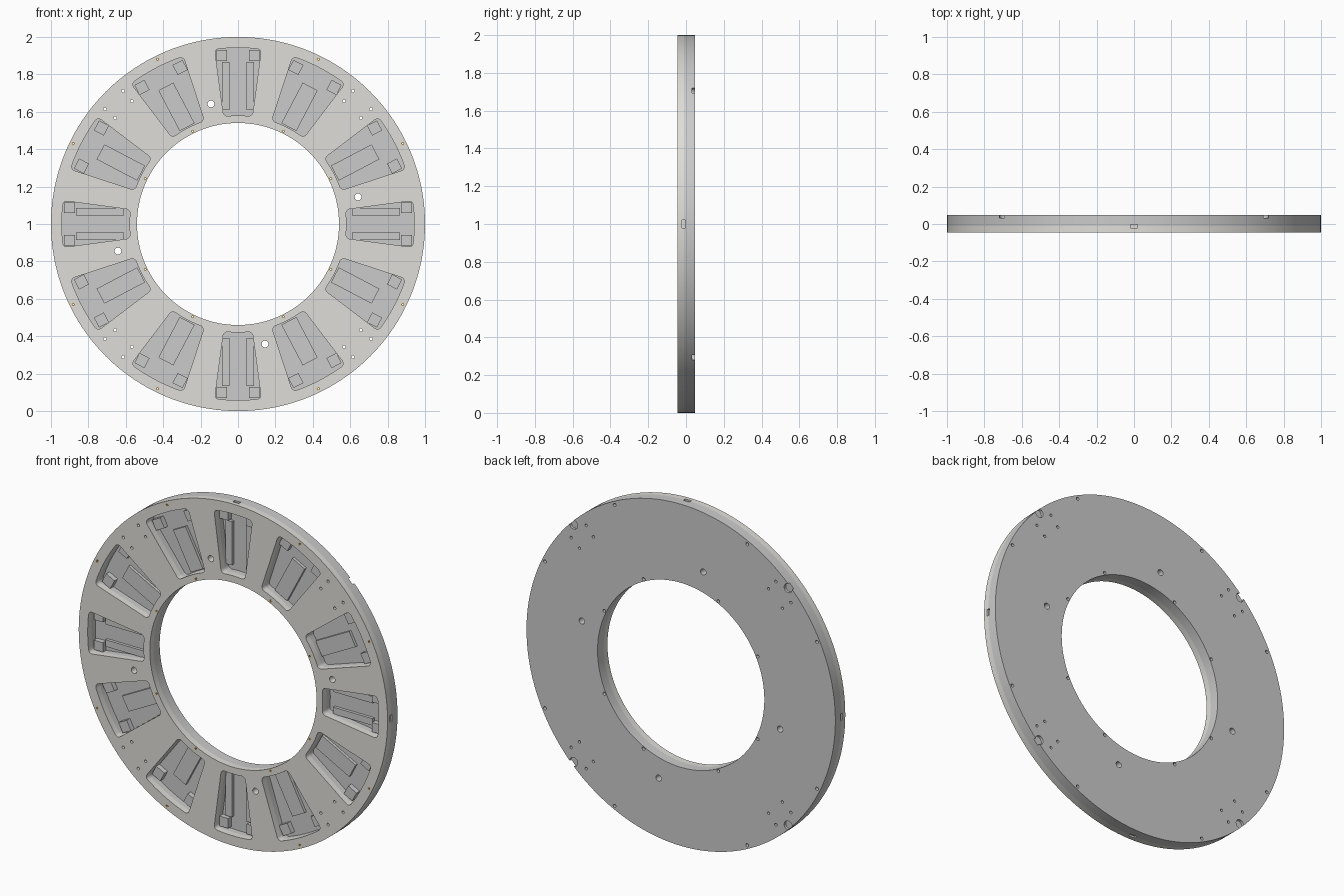
import bpy, bmesh
from math import sin, cos, pi, radians

if "Cube" in bpy.data.objects:
    bpy.data.objects.remove(bpy.data.objects["Cube"])

FRONT, SEAM, BACK, FLOOR = -0.045, -0.01, 0.047, 0.025
R_OUT, R_IN = 1.0, 0.54


def polar(r, a):
    return (r * cos(a), 1 + r * sin(a))


def prism(bm, pts, y0, y1):
    """Extrude an x/z outline along y."""
    lo = [bm.verts.new((x, y0, z)) for x, z in pts]
    hi = [bm.verts.new((x, y1, z)) for x, z in pts]
    bm.faces.new(lo)
    bm.faces.new(hi[::-1])
    n = len(pts)
    for i in range(n):
        j = (i + 1) % n
        bm.faces.new((lo[j], lo[i], hi[i], hi[j]))


def circle(r, deg, rad, n=16):
    cx, cz = polar(r, radians(deg))
    return [(cx + rad * cos(2 * pi * i / n), cz + rad * sin(2 * pi * i / n)) for i in range(n)]


def block(r0, r1, t0, t1, deg):
    """Rectangle in radial / tangential coordinates."""
    a = radians(deg)
    return [(r * cos(a) - t * sin(a), 1 + r * sin(a) + t * cos(a))
            for r, t in ((r0, t0), (r1, t0), (r1, t1), (r0, t1))]


def pocket(deg, half, r0=0.58, r1=0.942, c=0.022):
    """Ring-sector outline with rounded corners."""
    mid, h, pts = radians(deg), radians(half), []
    for sr, sa, start in ((1, -1, -90), (1, 1, 0), (-1, 1, 90), (-1, -1, 180)):
        rc = (r1 if sr > 0 else r0) - sr * c
        ac = mid + sa * (h - c / rc)
        for k in range(5):
            t = radians(start + 22.5 * k)
            pts.append(polar(rc + c * cos(t), ac + c * sin(t) / rc))
        # follow the concentric arc between the two corners
        if sr != sa and sr > 0 or sr < 0 and sa > 0:
            r = r1 if sr > 0 else r0
            span = h - c / rc
            for k in (-0.6, -0.2, 0.2, 0.6):
                pts.append(polar(r, mid - sa * -k * -1 * span if sr > 0 and sa > 0
                                 else mid + (k if sr > 0 else -k) * span))
    return pts


def finish(name, bm, colour=None):
    bmesh.ops.recalc_face_normals(bm, faces=bm.faces)
    me = bpy.data.meshes.new(name)
    bm.to_mesh(me)
    bm.free()
    ob = bpy.data.objects.new(name, me)
    bpy.context.collection.objects.link(ob)
    if colour:
        mat = bpy.data.materials.new(name + "_colour")
        mat.diffuse_color = (*colour, 1)
        mat.use_nodes = True
        mat.node_tree.nodes["Principled BSDF"].inputs["Base Color"].default_value = mat.diffuse_color
        me.materials.append(mat)
    return ob


def tube(bm, cx, cz, r0, r1, y0, y1, n):
    prof = ((r0, y0), (r1, y0), (r1, y1), (r0, y1))
    rows = [[bm.verts.new((cx + r * cos(2 * pi * i / n), y, cz + r * sin(2 * pi * i / n)))
             for r, y in prof] for i in range(n)]
    for i in range(n):
        a, b = rows[i], rows[(i + 1) % n]
        for k in range(4):
            bm.faces.new((a[k], b[k], b[(k + 1) % 4], a[(k + 1) % 4]))


# Layout: narrow pockets on the axes, wide ones between
narrow = [0, 90, 180, 270]
wide = [b + s for b in narrow for s in (27.7, 62.3)]
screws = [(r, b + s) for b in narrow for s in (26, 64) for r in (0.552, 0.98)]

# Cutter: pockets, through holes, back notches and rim slots
bm = bmesh.new()
for d in narrow:
    prism(bm, pocket(d, 7.6), -0.1, FLOOR)
    prism(bm, circle(0.658, d + 12.7, 0.018, 24), -0.1, 0.1)
    prism(bm, circle(0.982, d + 45, 0.026, 24), 0.032, 0.1)
    prism(bm, block(0.99, 1.05, -0.02, 0.02, d), -0.021, -0.002)
    for r in (0.868, 0.94):
        for s in (-4.2, 4.2):
            prism(bm, circle(r, d + 45 + s, 0.008), -0.1, 0.1)
for d in wide:
    prism(bm, pocket(d, 9.6), -0.1, FLOOR)
for r, d in screws:
    prism(bm, circle(r, d, 0.0095), -0.1, 0.1)
cutter = finish("pocket_and_hole_cutter", bm)
cutter.hide_render = True


# Front cover ring and back body ring
def plate(name, y0, y1, colour):
    bm = bmesh.new()
    tube(bm, 0, 1, R_IN, R_OUT, y0, y1, 160)
    ob = finish(name, bm, colour)
    mod = ob.modifiers.new("cut", 'BOOLEAN')
    mod.operation, mod.solver, mod.object = 'DIFFERENCE', 'EXACT', cutter
    bpy.ops.object.select_all(action='DESELECT')
    bpy.context.view_layer.objects.active = ob
    ob.select_set(True)
    bpy.ops.object.modifier_apply(modifier="cut")
    bpy.ops.object.shade_smooth_by_angle(angle=radians(25))


plate("front_ring", FRONT, SEAM, (0.74, 0.73, 0.69))
plate("back_ring", SEAM, BACK, (0.56, 0.56, 0.56))
bpy.data.objects.remove(cutter)

# Raised ledges, bars and corner blocks on the pocket floors
bm = bmesh.new()
for d in narrow:
    for s in (-1, 1):
        for r0, r1, t0, t1, top in ((0.61, 0.865, 0.045, 0.085, 0.008),
                                    (0.872, 0.93, 0.06, 0.115, -0.005)):
            prism(bm, block(r0, r1, s * t0, s * t1, d), top, FLOOR + 0.003)
for d in wide:
    prism(bm, block(0.585, 0.83, -0.045, 0.045, d), 0.008, FLOOR + 0.003)
    for s in (-1, 1):
        prism(bm, block(0.855, 0.915, s * 0.085, s * 0.145, d), -0.005, FLOOR + 0.003)
finish("pocket_floor_blocks", bm, (0.56, 0.56, 0.56))

# Brass screw inserts on the outer and inner rims
bm = bmesh.new()
for r, d in screws:
    x, z = polar(r, radians(d))
    tube(bm, x, z, 0.004, 0.0095, FRONT - 0.0005, BACK - 0.02, 16)
finish("screw_inserts", bm, (0.72, 0.53, 0.22))
